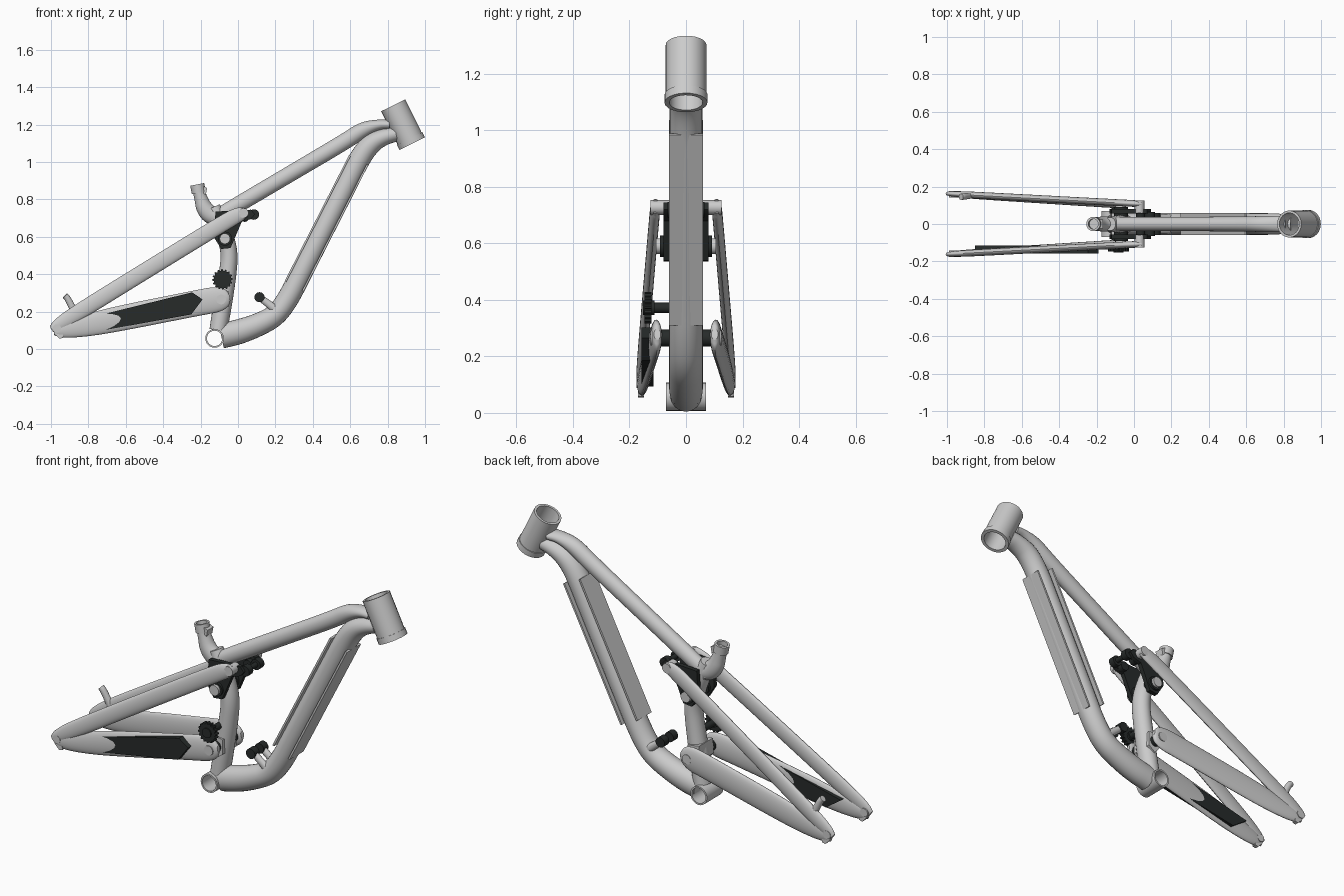
import bpy, bmesh, math
from mathutils import Vector

if "Cube" in bpy.data.objects:
    bpy.data.objects.remove(bpy.data.objects["Cube"])

SEG = 24
dark = bpy.data.materials.new("dark_finish")
dark.diffuse_color = (0.02, 0.024, 0.023, 1)
dark.use_nodes = True
dark.node_tree.nodes["Principled BSDF"].inputs["Base Color"].default_value = dark.diffuse_color


def finish(name, bm, mirror=False, mat=None):
    bmesh.ops.recalc_face_normals(bm, faces=bm.faces)
    me = bpy.data.meshes.new(name)
    bm.to_mesh(me)
    bm.free()
    for p in me.polygons:
        p.use_smooth = True
    me.set_sharp_from_angle(angle=math.radians(35))
    ob = bpy.data.objects.new(name, me)
    bpy.context.collection.objects.link(ob)
    if mat:
        me.materials.append(mat)
    if mirror:
        m = ob.modifiers.new("mirror", 'MIRROR')
        m.use_axis = (False, True, False)
        m.use_mirror_merge = False
    return ob


def loft(bm, rings, closed=False):
    n = len(rings)
    for i in range(n if closed else n - 1):
        a, b = rings[i], rings[(i + 1) % n]
        for k in range(SEG):
            j = (k + 1) % SEG
            bm.faces.new((a[k], a[j], b[j], b[k]))
    if not closed:
        bm.faces.new(rings[0])
        bm.faces.new(rings[-1])


def ring(bm, c, u, v, ru, rv):
    return [bm.verts.new(c + u * ru * math.cos(t) + v * rv * math.sin(t))
            for t in (2 * math.pi * k / SEG for k in range(SEG))]


def tube(name, pts, mirror=False, mat=None):
    """Bent tube; each point is x, y, z, in-plane radius, sideways radius."""
    for _ in range(3):                       # corner cutting rounds the bends
        new = [pts[0]]
        for a, b in zip(pts, pts[1:]):
            new.append([p * .75 + q * .25 for p, q in zip(a, b)])
            new.append([p * .25 + q * .75 for p, q in zip(a, b)])
        pts = new + [pts[-1]]
    bm = bmesh.new()
    pos = [Vector(p[:3]) for p in pts]
    rings = []
    for i, p in enumerate(pts):
        t = (pos[min(i + 1, len(pos) - 1)] - pos[max(i - 1, 0)]).normalized()
        up = t.cross(Vector((0, 1, 0))).normalized()
        rings.append(ring(bm, pos[i], up, t.cross(up), p[3], p[4]))
    loft(bm, rings)
    return finish(name, bm, mirror, mat)


def pipe(name, a, b, ro, ri=0, mirror=False, mat=None):
    """Straight round bar, hollow when ri is given."""
    a, b = Vector(a), Vector(b)
    t = (b - a).normalized()
    u = t.orthogonal().normalized()
    v = t.cross(u)
    bm = bmesh.new()
    rings = [ring(bm, a, u, v, ro, ro), ring(bm, b, u, v, ro, ro)]
    if ri:
        rings += [ring(bm, b, u, v, ri, ri), ring(bm, a, u, v, ri, ri)]
    loft(bm, rings, closed=bool(ri))
    return finish(name, bm, mirror, mat)


def axle(name, x, z, y0, y1, r, mirror=True, mat=None):
    return pipe(name, (x, y0, z), (x, y1, z), r, 0, mirror, mat)


def plate(name, outline, y0, y1, mirror=False, mat=None):
    """Side outline (x, z) pushed from y0 to y1."""
    bm = bmesh.new()
    f = bm.faces.new([bm.verts.new((x, y0, z)) for x, z in outline])
    r = bmesh.ops.extrude_face_region(bm, geom=[f])
    bmesh.ops.translate(bm, vec=(0, y1 - y0, 0),
                        verts=[g for g in r["geom"] if isinstance(g, bmesh.types.BMVert)])
    return finish(name, bm, mirror, mat)


# Head tube with lower lip
pipe("head_tube", (.83, 0, 1.303), (.93, 0, 1.1), .072, .059)
pipe("head_tube_lip", (.917, 0, 1.126), (.931, 0, 1.098), .076, .059)

# Main triangle
tube("top_tube", [(.81, 0, 1.2, .026, .045), (.75, 0, 1.2, .028, .042), (.67, 0, 1.175, .042, .042),
                  (.58, 0, 1.114, .044, .04), (.3, 0, .949, .043, .038), (0, 0, .772, .043, .038),
                  (-.14, 0, .69, .04, .036)])
tube("down_tube", [(.845, 0, 1.15, .04, .05), (.78, 0, 1.135, .045, .055), (.71, 0, 1.1, .055, .058),
                   (.65, 0, 1.02, .058, .058), (.58, 0, .88, .058, .06), (.34, 0, .41, .058, .06),
                   (.27, 0, .27, .058, .06), (.2, 0, .175, .058, .06), (.1, 0, .125, .062, .06),
                   (0, 0, .09, .067, .06), (-.09, 0, .07, .067, .058)])
tube("seat_tube", [(-.13, 0, .76, .035, .036), (-.1, 0, .69, .045, .045), (-.06, 0, .58, .045, .05),
                   (-.045, 0, .5, .045, .05), (-.055, 0, .4, .047, .05), (-.08, 0, .25, .05, .052),
                   (-.105, 0, .1, .048, .055)])
pipe("bottom_bracket_shell", (-.125, -.07, .057), (-.125, .07, .057), .05, .041)

# Flat covers above and below the straight run of the down tube
for nm, s in (("down_tube_upper_cover", 1), ("down_tube_lower_cover", -1)):
    nx, nz = -.89 * s, .455 * s
    ends = [(.645, 1.01), (.3, .335)]
    plate(nm, [(ends[0][0] + nx * .048, ends[0][1] + nz * .048), (ends[0][0] + nx * .058, ends[0][1] + nz * .058),
               (ends[1][0] + nx * .058, ends[1][1] + nz * .058), (ends[1][0] + nx * .048, ends[1][1] + nz * .048)],
          -.06, .06)

# Seat post socket with clamp collar
tube("seat_socket", [(-.212, 0, .855, .032, .032), (-.2, 0, .81, .034, .034), (-.18, 0, .75, .045, .04),
                     (-.14, 0, .71, .05, .04), (-.08, 0, .7, .04, .04)])
pipe("seat_collar", (-.218, 0, .88), (-.209, 0, .835), .038, .027)
plate("seat_clamp_lug", [(-.185, .87), (-.165, .86), (-.172, .825), (-.19, .835)], -.025, .025)

# Rear stays, one each side
def stay(x, z, r, y_end, x_end, slope, ry):
    return (x, y_end + (x_end - x) * slope, z, r, ry)

tube("chainstay", [stay(x, z, r, .105, -.1, .0625, ry) for x, z, r, ry in
                   [(-.985, .095, .022, .01), (-.95, .1, .04, .016), (-.86, .115, .054, .018),
                    (-.69, .152, .068, .019), (-.2, .25, .069, .02), (-.11, .265, .069, .02),
                    (-.06, .275, .05, .018), (-.045, .278, .02, .012)]], mirror=True)
tube("seatstay", [stay(x, z, r, .108, .03, .053, ry) for x, z, r, ry in
                  [(-.997, .105, .018, .01), (-.97, .122, .034, .015), (-.88, .18, .044, .018),
                   (-.5, .415, .044, .018), (-.06, .685, .044, .018), (.01, .722, .04, .018),
                   (.045, .73, .024, .015)]], mirror=True)
axle("dropout_pivot", -.968, .11, .142, .176, .022)
plate("dropout_tab", [(-.985, .1), (-.94, .11), (-.935, .06), (-.955, .055), (-.975, .075)], .148, .17, True)
tube("brake_mount", [(-.925, .145, .285, .017, .017), (-.91, .147, .27, .017, .017),
                     (-.87, .152, .19, .02, .016)])

# Dark chainstay protector
plate("chainstay_protector", [(-.85, .155), (-.245, .303), (-.19, .265), (-.25, .185), (-.76, .093)],
      -.157, -.115, mat=dark)

# Rocker link and its pivots
plate("rocker_link", [(-.12, .735), (.07, .745), (.09, .72), (.07, .695), (.02, .68), (-.01, .61),
                      (-.04, .54), (-.09, .535), (-.13, .6)], .056, .08, True, dark)
axle("rocker_pivot_ring", -.07, .59, .04, .092, .038, mat=dark)
axle("rocker_pivot_bolt", -.07, .59, .08, .107, .028)
axle("seatstay_pivot", .03, .727, .06, .126, .026)
axle("upper_shock_bolt", .085, .719, .03, .065, .028, mat=dark)
axle("upper_shock_pin", .085, .719, 0, .05, .014, mat=dark)
axle("front_pivot_bolt", .035, .705, .03, .06, .025, mat=dark)

# Lower shock mount on the down tube
tube("shock_mount_post", [(.22, .036, .195, .024, .018), (.17, .036, .236, .02, .016),
                          (.115, .036, .277, .018, .016)], mirror=True)
axle("shock_mount_bolt", .115, .277, .018, .058, .027, mat=dark)

# Main pivot and bracket behind the seat tube
axle("main_pivot", -.09, .265, 0, .1, .03, mat=dark)
axle("main_pivot_cap", -.09, .265, .1, .126, .026)
plate("main_pivot_bracket", [(-.12, .32), (-.05, .31), (-.05, .23), (-.09, .2), (-.125, .24)], -.06, .06)

# Chain guide wheel
teeth = [(.055 if k % 4 < 2 else .047) for k in range(64)]
plate("guide_wheel", [(-.083 + r * math.cos(k * math.pi / 32), .372 + r * math.sin(k * math.pi / 32))
                      for k, r in enumerate(teeth)], -.147, -.122, mat=dark)
axle("guide_wheel_hub", -.083, .372, -.153, -.112, .026, False, dark)
axle("guide_wheel_axle", -.083, .372, -.122, -.03, .018, False, dark)
